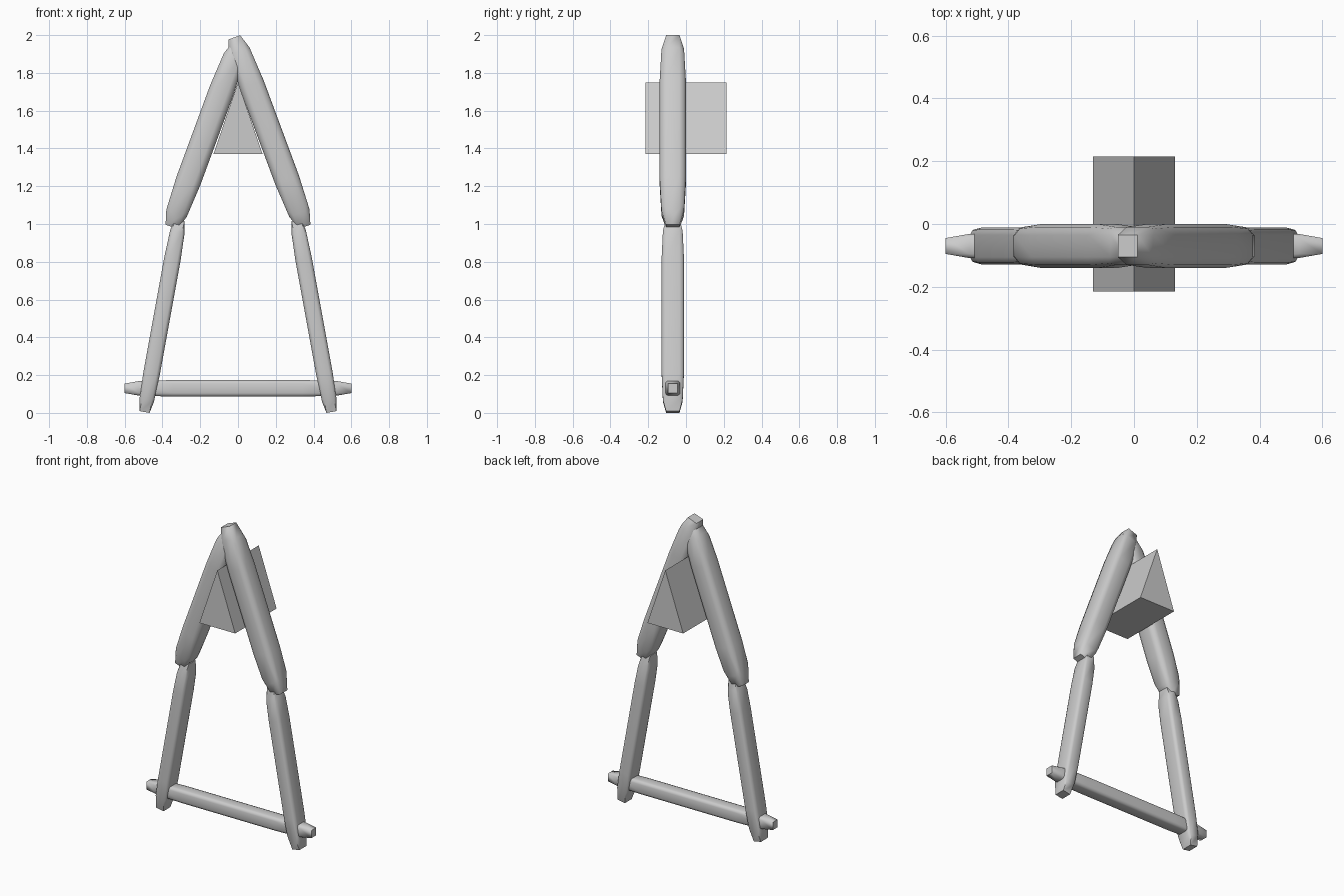
import bpy, bmesh, math
from mathutils import Matrix, Vector

if "Cube" in bpy.data.objects:
    bpy.data.objects.remove(bpy.data.objects["Cube"])

DEPTH = -0.07   # y position of the frame's centre plane


def finish(name, bm):
    bmesh.ops.recalc_face_normals(bm, faces=bm.faces[:])
    mesh = bpy.data.meshes.new(name)
    bm.to_mesh(mesh)
    bm.free()
    obj = bpy.data.objects.new(name, mesh)
    bpy.context.collection.objects.link(obj)
    return obj


def log(name, start, end, half_w, half_d, core):
    """Bevelled cube stretched between two (x, z) points."""
    p = Vector((start[0], DEPTH, start[1]))
    q = Vector((end[0], DEPTH, end[1]))
    axis = (q - p).normalized()
    depth = Vector((0, 1, 0))
    side = depth.cross(axis)
    bm = bmesh.new()
    bmesh.ops.create_cube(bm, size=2)
    bmesh.ops.bevel(bm, geom=bm.edges[:], offset=1 - core, segments=2,
                    profile=0.5, affect='EDGES')
    rot = Matrix((side, depth, axis)).transposed().to_4x4()
    size = Matrix.Diagonal((half_w, half_d, (q - p).length / 2, 1))
    bm.transform(Matrix.Translation((p + q) / 2) @ rot @ size)
    obj = finish(name, bm)
    bpy.ops.object.select_all(action='DESELECT')
    obj.select_set(True)
    bpy.context.view_layer.objects.active = obj
    bpy.ops.object.shade_smooth_by_angle(angle=math.radians(50))
    return obj


# Upper beams, the left one tucked just under the right one at the peak
log("upper_beam_right", (0.352, 0.985), (-0.02, 1.988), 0.067, 0.07, 0.5)
log("upper_beam_left", (-0.352, 0.985), (0.005, 1.955), 0.067, 0.07, 0.5)

# Lower legs
for label, s in (("right", 1), ("left", -1)):
    log("lower_leg_" + label, (s * 0.4945, 0.0045), (s * 0.31, 1.02),
        0.044, 0.059, 0.6)

# Crossbar near the ground
log("crossbar", (-0.6, 0.13), (0.6, 0.13), 0.044, 0.044, 0.57)

# Triangular wedge block under the peak
bm = bmesh.new()
tri = bm.faces.new([bm.verts.new((x, -0.215, z))
                    for x, z in ((-0.13, 1.37), (0.13, 1.37), (0, 1.75))])
out = bmesh.ops.extrude_face_region(bm, geom=[tri], use_keep_orig=True)
bmesh.ops.translate(bm, vec=(0, 0.43, 0),
                    verts=[g for g in out["geom"] if isinstance(g, bmesh.types.BMVert)])
finish("wedge_block", bm)
